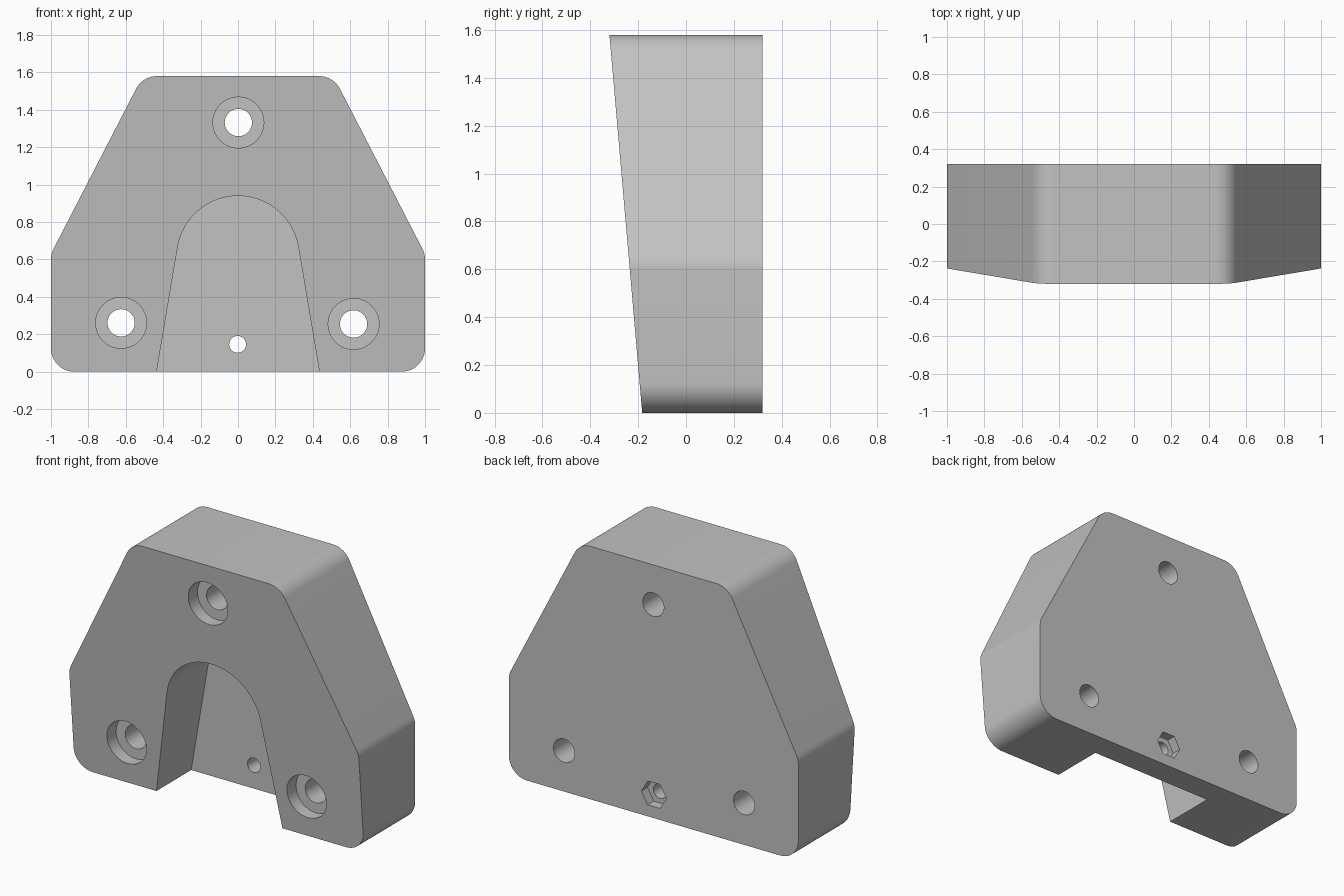
import bpy, bmesh, math
from mathutils import Vector

cube = bpy.data.objects.get("Cube")
if cube:
    bpy.data.objects.remove(cube, do_unlink=True)

HEIGHT, BACK = 1.58, 0.32
POCKET_FLOOR = 0.16

grey = bpy.data.materials.new("plain grey")
grey.use_nodes = True
colour = (0.54, 0.54, 0.54, 1)
grey.diffuse_color = colour
grey.node_tree.nodes["Principled BSDF"].inputs["Base Color"].default_value = colour


def front_y(z):
    """Depth of the leaning front face at a height."""
    return -0.183 - 0.137 * z / HEIGHT


def arc(cx, cz, r, start, end, steps):
    return [(cx + r * math.cos(start + (end - start) * i / steps),
             cz + r * math.sin(start + (end - start) * i / steps))
            for i in range(steps + 1)]


def circle(cx, cz, r, sides=48):
    return arc(cx, cz, r, 0, math.tau, sides)[:-1]


def rounded(corners, r, steps=12):
    """Polygon outline with every corner filleted."""
    pts = []
    for i, c in enumerate(corners):
        c = Vector(c)
        a = (Vector(corners[i - 1]) - c).normalized()
        b = (Vector(corners[(i + 1) % len(corners)]) - c).normalized()
        half = a.angle(b) / 2
        centre = c + (a + b).normalized() * r / math.sin(half)
        p = c + a * r / math.tan(half) - centre
        q = c + b * r / math.tan(half) - centre
        sweep = math.pi - 2 * half
        for k in range(steps + 1):
            t = k / steps
            pts.append(centre + (p * math.sin((1 - t) * sweep) + q * math.sin(t * sweep)) / math.sin(sweep))
    return [tuple(p) for p in pts]


def prism(name, outline, near, far):
    """Solid along y; near and far give y for a height."""
    bm = bmesh.new()
    a = [bm.verts.new((x, near(z), z)) for x, z in outline]
    b = [bm.verts.new((x, far(z), z)) for x, z in outline]
    bm.faces.new(a)
    bm.faces.new(b[::-1])
    for i in range(len(a)):
        j = (i + 1) % len(a)
        bm.faces.new((a[i], b[i], b[j], a[j]))
    bmesh.ops.recalc_face_normals(bm, faces=bm.faces)
    mesh = bpy.data.meshes.new(name)
    bm.to_mesh(mesh)
    bm.free()
    mesh.materials.append(grey)
    obj = bpy.data.objects.new(name, mesh)
    bpy.context.collection.objects.link(obj)
    return obj


def flat(y):
    return lambda z: y


# Main block with leaning front
half = [(1, 0), (1, 0.63), (0.51, HEIGHT)]
corners = half + [(-x, z) for x, z in reversed(half)]
block = prism("mounting_block", rounded(corners, 0.125), front_y, flat(BACK))


def cut(name, outline, y0, y1):
    cutter = prism(name, outline, flat(y0), flat(y1))
    cutter.hide_render = True
    mod = block.modifiers.new(name, 'BOOLEAN')
    mod.operation = 'DIFFERENCE'
    mod.solver = 'EXACT'
    mod.object = cutter
    bpy.context.view_layer.objects.active = block
    bpy.ops.object.modifier_apply(modifier=name)
    bpy.data.objects.remove(cutter, do_unlink=True)


# Arched pocket, open at the bottom
lean = math.radians(9.6)
arch = arc(0, 0.613, 0.327, -(-lean), math.pi - lean, 40)
cut("arched_pocket", [(0.452, -0.1)] + arch + [(-0.452, -0.1)], -1, POCKET_FLOOR)

# Three counterbored screw holes
for x, z in [(0.002, 1.332), (-0.625, 0.261), (0.618, 0.255)]:
    cut("counterbore", circle(x, z, 0.136), -1, front_y(z) + 0.09)
    cut("screw_hole", circle(x, z, 0.073), -1, 1)

# Small bolt hole with a hexagonal nut recess behind
cut("bolt_hole", circle(-0.002, 0.146, 0.045, 32), -1, 1)
cut("nut_recess", circle(-0.002, 0.146, 0.086, 6), BACK - 0.06, 1)

# Smooth rounds, crisp edges
bpy.ops.object.select_all(action='DESELECT')
block.select_set(True)
bpy.context.view_layer.objects.active = block
bpy.ops.object.shade_smooth_by_angle(angle=math.radians(25))
